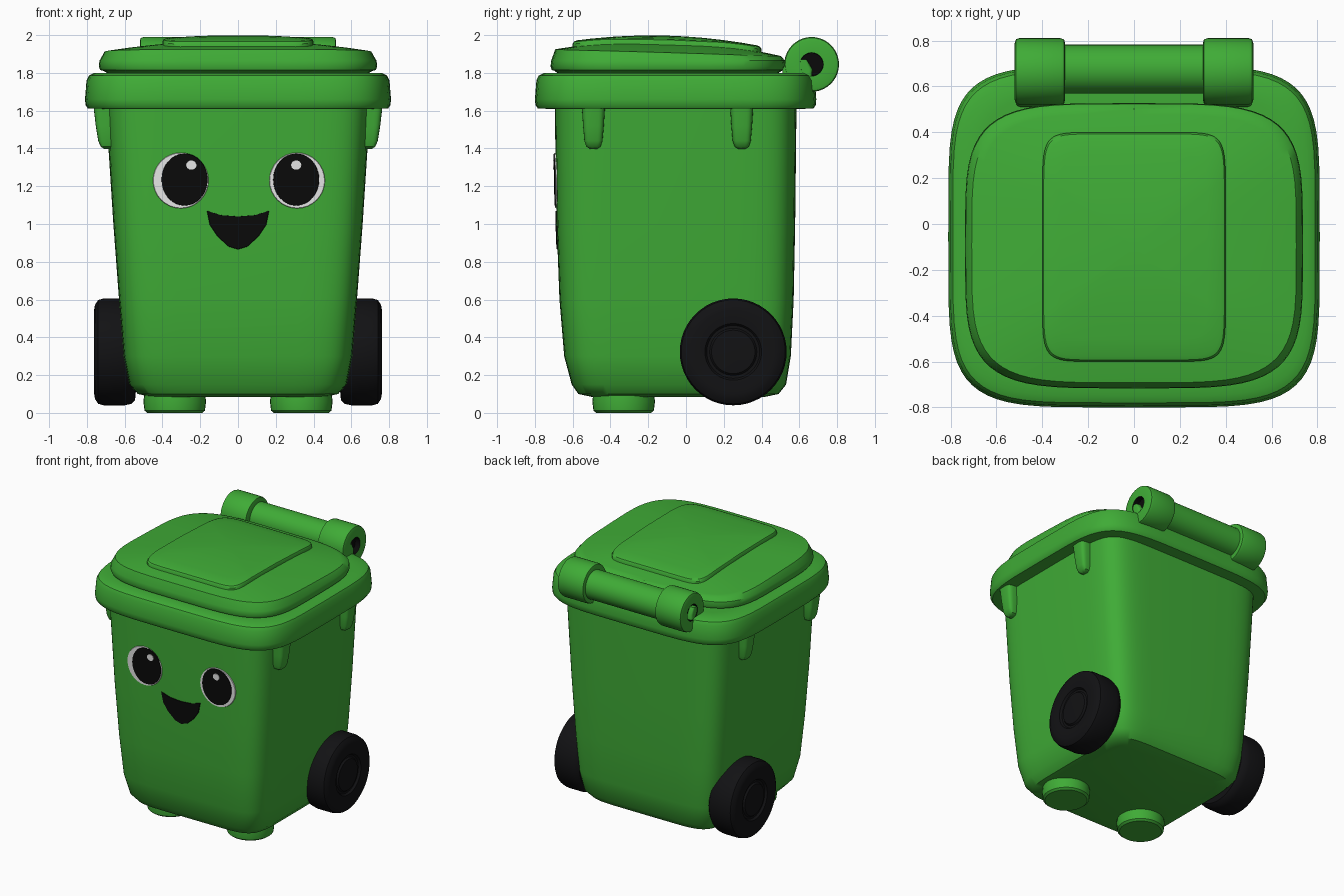
import bpy, bmesh
from math import sin, cos, pi, radians, copysign

if "Cube" in bpy.data.objects:
    bpy.data.objects.remove(bpy.data.objects["Cube"])


def material(name, rgb):
    m = bpy.data.materials.new(name)
    m.use_nodes = True
    m.diffuse_color = (*rgb, 1)
    m.node_tree.nodes["Principled BSDF"].inputs["Base Color"].default_value = (*rgb, 1)
    return m


GREEN = material("bin green", (0.05, 0.41, 0.037))
RUBBER = material("tyre black", (0.006, 0.006, 0.007))
BLACK = material("face black", (0.003, 0.003, 0.003))
WHITE = material("eye white", (0.8, 0.8, 0.8))


def oval(a, b, n=2, count=64):
    """Superellipse outline: n=2 is round, higher n is squarer."""
    def p(v):
        return copysign(abs(v) ** (2 / n), v)
    angles = [2 * pi * i / count for i in range(count)]
    return [(a * p(cos(t)), b * p(sin(t))) for t in angles]


def skin(name, rings, mat, cap_start=True, cap_end=True, angle=35):
    """Join a stack of equal rings into one surface."""
    bm = bmesh.new()
    loops = [[bm.verts.new(p) for p in ring] for ring in rings]
    for low, high in zip(loops, loops[1:]):
        for i in range(len(low)):
            j = (i + 1) % len(low)
            bm.faces.new((low[i], low[j], high[j], high[i]))
    if cap_start:
        bm.faces.new(loops[0][::-1])
    if cap_end:
        bm.faces.new(loops[-1])
    if cap_start and cap_end:
        bmesh.ops.recalc_face_normals(bm, faces=bm.faces)
    me = bpy.data.meshes.new(name)
    bm.to_mesh(me)
    bm.free()
    me.materials.append(mat)
    me.polygons.foreach_set("use_smooth", [True] * len(me.polygons))
    me.set_sharp_from_angle(angle=radians(angle))
    ob = bpy.data.objects.new(name, me)
    bpy.context.collection.objects.link(ob)
    return ob


def turn_x(name, profile, y, z, side, mat, count=40):
    """Turn a (radius, x) profile around an axis parallel to x."""
    rings = [[(side * x, y + u, z + v) for u, v in oval(r, r, 2, count)]
             for r, x in profile]
    return skin(name, rings, mat)


# Tapered body: height, half width, front y, back y
BODY = [(0.085, 0.46, -0.50, 0.42), (0.10, 0.53, -0.57, 0.49),
        (0.15, 0.575, -0.605, 0.53), (0.3, 0.605, -0.645, 0.555),
        (0.6, 0.63, -0.67, 0.57), (1.0, 0.66, -0.685, 0.578),
        (1.62, 0.70, -0.695, 0.585)]
SQUARE = 7
skin("body", [[(x, y + (f + b) / 2, z) for x, y in oval(a, (b - f) / 2, SQUARE)]
              for z, a, f, b in BODY], GREEN)


def front_y(x, z):
    """Depth of the body's front wall at x, z."""
    for low, high in zip(BODY, BODY[1:]):
        if low[0] <= z <= high[0]:
            t = (z - low[0]) / (high[0] - low[0])
            a, f, b = [p + (q - p) * t for p, q in zip(low[1:], high[1:])]
            return (f + b) / 2 - (b - f) / 2 * (1 - abs(x / a) ** SQUARE) ** (1 / SQUARE)


# Rim collar: inset, height
RIM = [(0.06, 1.61), (0.015, 1.612), (0.003, 1.63), (0, 1.66),
       (0.008, 1.76), (0.02, 1.785), (0.05, 1.80), (0.12, 1.80)]
skin("rim", [[(x, y - 0.055, z) for x, y in oval(0.81 - d, 0.745 - d, 5)]
             for d, z in RIM], GREEN)

# Domed lid
LID_Y, LID_A, LID_B, LID_N = -0.095, 0.737, 0.622, 4.3


def dome(x, y):
    s = (abs(x / LID_A) ** 4 + abs((y - LID_Y) / LID_B) ** 4) ** 0.25
    return 1.967 - 0.065 * s * s - 0.03 * (y - LID_Y)


def lid_ring(scale, z=None):
    pts = [(x, y + LID_Y) for x, y in oval(LID_A * scale, LID_B * scale, LID_N)]
    return [(x, y, dome(x, y) if z is None else z) for x, y in pts]


skin("lid", [lid_ring(0.93, 1.795), lid_ring(0.97, 1.812), lid_ring(0.99, 1.815),
             lid_ring(1, 1.835), lid_ring(0.995, 1.865)]
     + [lid_ring(s) for s in (0.96, 0.92, 0.8, 0.65, 0.5, 0.35, 0.2, 0.05)], GREEN)

# Raised panel following the dome
PANEL = [(1, -0.02), (1, 0.015), (0.985, 0.026), (0.95, 0.03), (0.8, 0.03),
         (0.6, 0.03), (0.4, 0.03), (0.2, 0.03), (0.05, 0.03)]
skin("lid_panel", [[(x, y - 0.1, dome(x, y - 0.1) + h)
                    for x, y in oval(0.4 * s, 0.5 * s, 9)] for s, h in PANEL], GREEN)

# Hinge bar, knuckles with dark sockets, and arms
HINGE_Y, HINGE_Z = 0.665, 1.845
turn_x("hinge_bar", [(0.107, -0.32), (0.107, 0.32)], HINGE_Y + 0.01, HINGE_Z, 1, GREEN)
KNUCKLE = [(0.12, 0.3), (0.14, 0.305), (0.145, 0.32), (0.145, 0.50), (0.14, 0.515),
           (0.125, 0.52), (0.062, 0.52), (0.06, 0.48)]
for side, label in ((1, "left"), (-1, "right")):
    knuckle = turn_x(label + "_hinge_knuckle", KNUCKLE, HINGE_Y, HINGE_Z, side, GREEN)
    knuckle.data.materials.append(BLACK)
    for f in knuckle.data.polygons:
        c = f.center
        off = ((c.y - HINGE_Y) ** 2 + (c.z - HINGE_Z) ** 2) ** 0.5
        if off < 0.063 and abs(c.x) > 0.4:
            f.material_index = 1
    skin(label + "_hinge_arm",
         [[(side * 0.41 + x, 0.59 + y, z) for x, y in oval(0.105, h, 10, 32)]
          for z, h in ((1.75, 0.075), (1.82, 0.08), (1.87, 0.05))], GREEN)

    # Wheels with a grooved hub
    turn_x(label + "_wheel",
           [(0.2, 0.54), (0.255, 0.545), (0.275, 0.565), (0.283, 0.6), (0.283, 0.71),
            (0.275, 0.74), (0.25, 0.757), (0.22, 0.762), (0.15, 0.755), (0.14, 0.74),
            (0.125, 0.74), (0.115, 0.752), (0.03, 0.755)],
           0.25, 0.323, side, RUBBER, 48)

    # Feet
    skin(label + "_foot", [[(side * 0.335 + x, y - 0.33, z) for x, y in oval(r, r, 2, 32)]
                           for r, z in ((0.145, 0), (0.16, 0.012), (0.166, 0.06),
                                        (0.16, 0.11))], GREEN)

    # Tapered ribs under the rim
    for y0, place in ((-0.49, "front"), (0.295, "back")):
        skin(label + "_" + place + "_rib",
             [[(side * 0.69 + x, y0 + y, z) for x, y in oval(a, b, 4, 32)]
              for z, a, b in ((1.63, 0.076, 0.062), (1.52, 0.063, 0.055),
                              (1.44, 0.05, 0.048), (1.41, 0.037, 0.038),
                              (1.398, 0.02, 0.02))], GREEN)


# Face plates hugging the front wall
def plate(name, cx, cz, outline, lift, mat):
    def ring(s, h):
        pts = [(cx + x * s, cz + z * s) for x, z in outline]
        return [(x, front_y(x, z) - h, z) for x, z in pts]
    skin(name, [ring(1, lift - 0.008)] + [ring(s, lift) for s in (0.98, 0.7, 0.4, 0.1)],
         mat, cap_start=False)


for label, white_x, pupil_x, glint_x in (("left", 0.313, 0.308, 0.308),
                                         ("right", -0.303, -0.283, -0.247)):
    plate(label + "_eye", white_x, 1.23, oval(0.148, 0.148, 2, 32), 0.006, WHITE)
    plate(label + "_pupil", pupil_x, 1.235, oval(0.123, 0.139, 2, 32), 0.010, BLACK)
    plate(label + "_eye_glint", glint_x, 1.312, oval(0.028, 0.025, 2, 16), 0.014, WHITE)

# Open smiling mouth
half = [(0, -0.13), (0.05, -0.115), (0.11, -0.06), (0.15, 0.0),
        (0.165, 0.075), (0.09, 0.052), (0, 0.045)]
mouth = half + [(-x, z) for x, z in half[-2:0:-1]]
plate("mouth", 0, 0.995, mouth, 0.006, BLACK)
